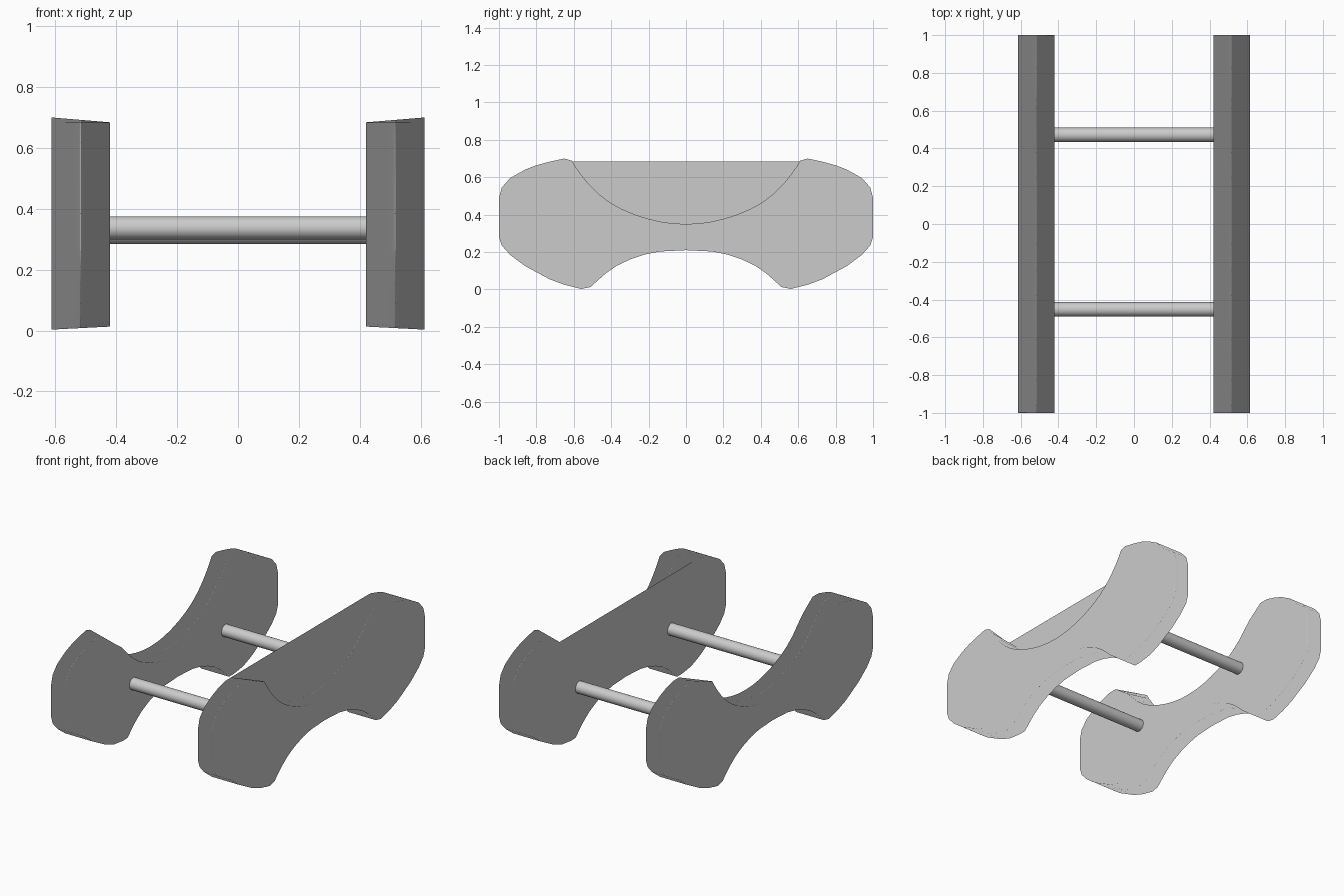
import bpy, bmesh, math

if "Cube" in bpy.data.objects:
    bpy.data.objects.remove(bpy.data.objects["Cube"])

# Half outline of a side panel (y, z): seat curve, horn, end, foot, arch
HALF = [(0, .35), (.07, .353), (.14, .363), (.21, .38), (.28, .403), (.35, .433), (.41, .467),
        (.47, .513), (.52, .563), (.56, .612), (.59, .655), (.61, .688), (.65, .70), (.73, .683),
        (.80, .664), (.86, .641), (.94, .596), (.985, .545), (1, .49), (1, .28), (.985, .235),
        (.94, .185), (.86, .125), (.73, .055), (.65, .025), (.56, .003), (.51, .013), (.47, .05),
        (.43, .085), (.37, .127), (.30, .16), (.22, .187), (.14, .203), (0, .21)]
OUTLINE = HALF + [(-y, z) for y, z in reversed(HALF[1:-1])]
INNER, OUTER = .42, .613


def inner_point(y, z):
    """Inner outline: slightly lower and with the horns a little further apart."""
    if .55 < abs(y) < .73 and z > .4:
        y += math.copysign(.06 * min(1, (abs(y) - .55) / .06, (.74 - abs(y)) / .09), y)
    return y, min(max(z, .013), .684)


def make_object(name, bm):
    mesh = bpy.data.meshes.new(name)
    bm.to_mesh(mesh)
    bm.free()
    obj = bpy.data.objects.new(name, mesh)
    bpy.context.collection.objects.link(obj)
    return obj


def panel(name, side):
    bm = bmesh.new()
    a = [bm.verts.new((side * OUTER, y, z)) for y, z in OUTLINE]
    b = [bm.verts.new((side * INNER, *inner_point(y, z))) for y, z in OUTLINE]
    bm.faces.new(a)
    bm.faces.new(b[::-1])
    n = len(a)
    for i in range(n):
        bm.faces.new((a[i], b[i], b[(i + 1) % n], a[(i + 1) % n]))
    bmesh.ops.recalc_face_normals(bm, faces=bm.faces)
    for f in bm.faces:
        f.smooth = True
    obj = make_object(name, bm)
    # Flat-looking sides with soft shading across the rim
    mod = obj.modifiers.new("soft_rim", 'WEIGHTED_NORMAL')
    mod.mode = 'FACE_AREA'
    mod.weight = 90


panel("left_side_panel", -1)
panel("right_side_panel", 1)

# Thin web closing the seat curve on the inner face of the right panel
bm = bmesh.new()
seat = HALF[:12]
curve = [(-y, z) for y, z in reversed(seat[1:])] + seat
bm.faces.new([bm.verts.new((INNER, *inner_point(y, z))) for y, z in curve])
make_object("seat_web", bm)

# Cross rods joining the panels
for name, y, z in (("front_rod", -.452, .337), ("rear_rod", .472, .322)):
    bpy.ops.mesh.primitive_cylinder_add(vertices=32, radius=.038, depth=2 * INNER + .01,
                                        location=(0, y, z), rotation=(0, math.pi / 2, 0))
    rod = bpy.context.object
    rod.name = name
    bpy.ops.object.shade_smooth_by_angle()
